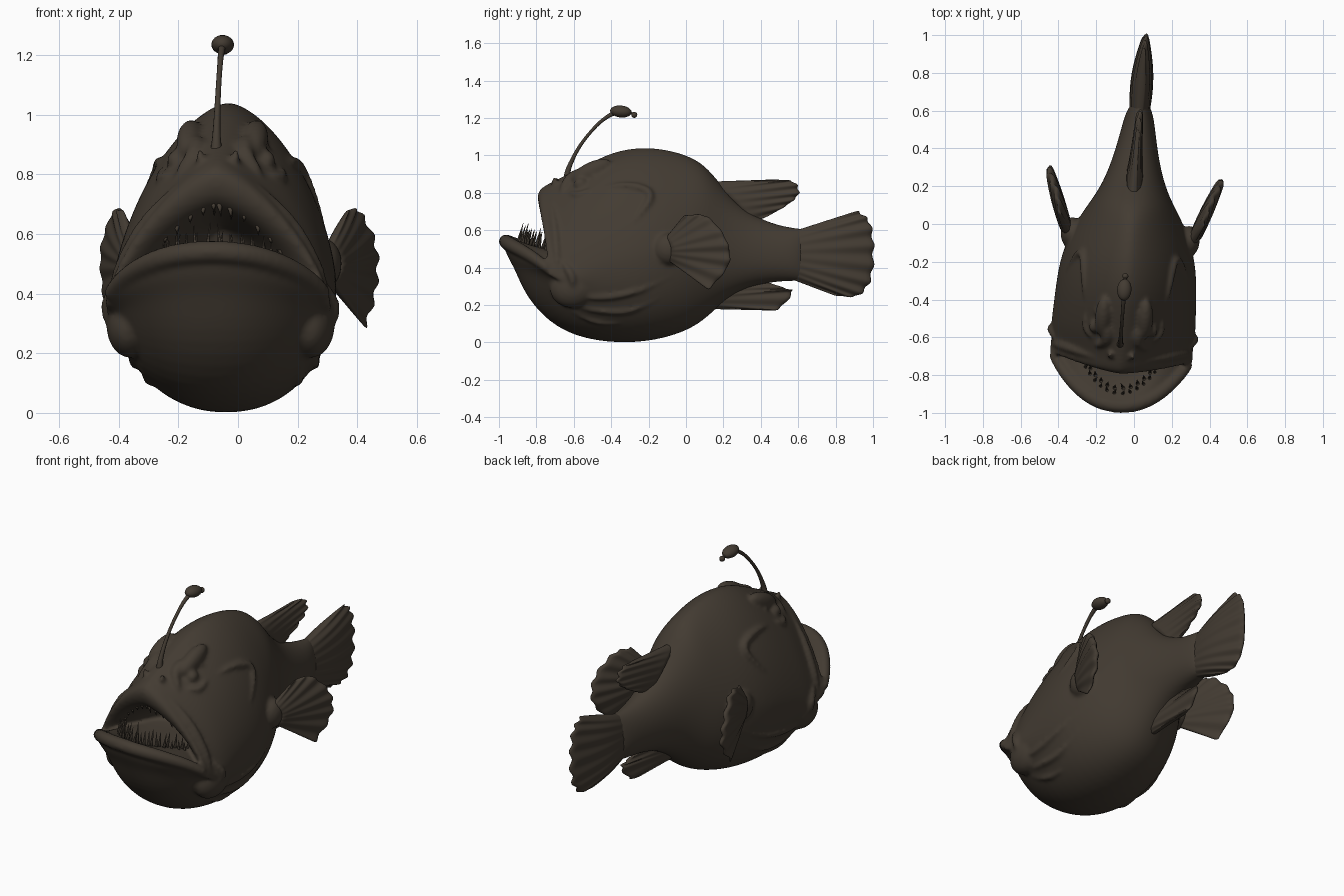
import bpy, bmesh, math, random
from mathutils import Matrix, Vector
from mathutils.bvhtree import BVHTree

random.seed(4)
if "Cube" in bpy.data.objects:
    bpy.data.objects.remove(bpy.data.objects["Cube"])

# The whole fish is turned slightly about the vertical
TURN = Matrix.Translation((-0.015, 0, 0)) @ Matrix.Rotation(-0.075, 4, 'Z')

skin = bpy.data.materials.new("dark_brown_skin")
skin.use_nodes = True
COLOUR = (0.056, 0.044, 0.032, 1)
skin.diffuse_color = COLOUR
skin.node_tree.nodes["Principled BSDF"].inputs["Base Color"].default_value = COLOUR


def finish(name, bm, levels=0):
    """Turn a bmesh into a smooth shaded object."""
    bmesh.ops.recalc_face_normals(bm, faces=bm.faces)
    for f in bm.faces:
        f.smooth = True
    mesh = bpy.data.meshes.new(name)
    bm.to_mesh(mesh)
    bm.free()
    mesh.materials.append(skin)
    ob = bpy.data.objects.new(name, mesh)
    bpy.context.collection.objects.link(ob)
    ob.matrix_world = TURN
    if levels:
        sub = ob.modifiers.new("smooth", 'SUBSURF')
        sub.levels = sub.render_levels = levels
    return ob


def loft(name, rings, levels=0):
    """Skin a list of equal closed rings and cap both ends with strips."""
    bm = bmesh.new()
    rows = [[bm.verts.new(p) for p in ring] for ring in rings]
    n = len(rows[0])
    for a, b in zip(rows, rows[1:]):
        for i in range(n):
            bm.faces.new((a[i], a[(i + 1) % n], b[(i + 1) % n], b[i]))
    for r in (rows[0], rows[-1]):
        for i in range(n // 2 - 1):
            bm.faces.new((r[i], r[i + 1], r[n - 2 - i], r[n - 1 - i]))
    return finish(name, bm, levels)


def sample(points, t):
    """Smooth point at t in 0..1 along a list of points."""
    pts = [Vector(p) for p in points]
    pts = [2 * pts[0] - pts[1]] + pts + [2 * pts[-1] - pts[-2]]
    u = t * (len(points) - 1)
    k = min(int(u), len(points) - 2)
    u -= k
    a, b, c, d = pts[k:k + 4]
    return 0.5 * (2 * b + (c - a) * u + (2 * a - 5 * b + 4 * c - d) * u * u
                  + (3 * b - a - 3 * c + d) * u ** 3)


def tube(name, points, radius, steps=20, sides=10):
    """Round tube along points; radius is a function of t."""
    rings = []
    for k in range(steps + 1):
        t = k / steps
        p = sample(points, t)
        d = sample(points, min(t + .01, 1)) - sample(points, max(t - .01, 0))
        q = d.to_track_quat('Z', 'Y')
        rings.append([p + q @ Vector((math.cos(a), math.sin(a), 0)) * radius(t)
                      for a in (math.tau * i / sides for i in range(sides))])
    return loft(name, rings)


def blob(name, centre, size, tilt=0):
    bm = bmesh.new()
    bmesh.ops.create_uvsphere(bm, u_segments=20, v_segments=12, radius=1)
    bm.transform(Matrix.Translation(centre) @ Matrix.Rotation(tilt, 4, 'X')
                 @ Matrix.Diagonal((*size, 1)))
    return finish(name, bm)


# Body rings: y of top, side, bottom; z of top, side, bottom; half width
BODY = [
    (-.50, -.48, -.55, .62, .52, .50, .10),
    (-.68, -.62, -.82, .66, .50, .49, .17),
    (-.75, -.67, -.90, .69, .47, .54, .24),
    (-.79, -.70, -.95, .73, .42, .575, .31),
    (-.80, -.72, -.985, .80, .37, .54, .372),
    (-.77, -.70, -.96, .835, .35, .46, .388),
    (-.72, -.65, -.92, .86, .33, .40, .375),
    (-.62, -.57, -.86, .91, .33, .24, .385),
    (-.50, -.48, -.70, .97, .38, .07, .38),
    (-.36, -.36, -.48, 1.035, .42, .0, .375),
    (-.18, -.18, -.22, 1.05, .45, -.005, .36),
    (0, 0, 0, 1.01, .48, .055, .29),
    (.11, .11, .11, .945, .50, .13, .22),
    (.20, .20, .20, .825, .50, .22, .17),
    (.33, .33, .33, .69, .48, .30, .125),
    (.50, .50, .50, .62, .46, .33, .09),
    (.66, .66, .66, .605, .46, .33, .06),
]


def body_point(row, a):
    yt, yc, yb, zt, zc, zb, w = row
    c, s = math.cos(a), math.sin(a)
    side = math.copysign(1, s)
    if c >= 0:                       # back and upper lip: peaked section
        px = pz = 1.4 if yt < -.7 else 1.25 if yt < .1 else 1
        y, z = yt, zt
    else:                            # belly and lower lip: full section
        px, pz = .92, (1.4 if zb > zc else .92)
        y, z = yb, zb
    c = abs(c)
    return Vector((side * w * abs(s) ** px, yc + (y - yc) * c * c, zc + (z - zc) * c ** pz))


N = 40
body = loft("body", [[body_point(r, math.tau * i / N) for i in range(N)] for r in BODY], 2)
bpy.context.view_layer.update()
surface = BVHTree.FromObject(body, bpy.context.evaluated_depsgraph_get())


def on_side(y, z, side=1):
    """Point on the body flank at the given y and z."""
    hit = surface.ray_cast(Vector((side * 2, y, z)), Vector((-side, 0, 0)))[0]
    return hit or Vector((0, y, z))


# Fleshy ridges that follow the flanks: name, (y, z) path, thickness
RIDGES = [
    ("gill_ridge", [(-.42, .83), (-.30, .84), (-.19, .81), (-.18, .75), (-.27, .63)], .022),
    ("brow", [(-.66, .79), (-.62, .87), (-.54, .905), (-.46, .88)], .030),
    ("lower_eyelid", [(-.62, .80), (-.56, .79), (-.49, .82)], .018),
    ("cheek_ridge", [(-.72, .77), (-.69, .64), (-.67, .50), (-.66, .38)], .020),
    ("jaw_fold", [(-.64, .44), (-.58, .34), (-.60, .24)], .022),
    ("upper_belly_fold", [(-.62, .27), (-.45, .24), (-.25, .27), (-.05, .36)], .015),
    ("middle_belly_fold", [(-.62, .22), (-.45, .17), (-.28, .17), (-.12, .24)], .015),
    ("lower_belly_fold", [(-.60, .17), (-.46, .11), (-.34, .10)], .014),
]
# Rolled lower lip
flesh = [tube("lower_lip", [body_point(BODY[4], math.pi + k * .17) + Vector((0, .02, 0))
                            for k in range(-8, 9)],
              lambda t: .02 + .02 * math.sin(math.pi * t) ** .5, 40)]
for side, label in ((1, "left"), (-1, "right")):
    for name, path, r in RIDGES:
        flesh.append(tube(f"{label}_{name}", [on_side(y, z, side) for y, z in path],
                          lambda t, r=r: r * (.1 + math.sin(math.pi * t) ** .6)))
    flesh += [
        blob(f"{label}_eye", on_side(-.555, .845, side), (.028, .036, .036)),
        # Horned crest above the eye
        blob(f"{label}_crest", (side * .11, -.50, .915), (.045, .12, .05), .45),
        blob(f"{label}_nostril", (side * .06, -.70, .855), (.014, .018, .03)),
        blob(f"{label}_jaw_knob", (side * .305, -.58, .295), (.08, .13, .11), .2),
        blob(f"{label}_fin_root", (side * .31, -.07, .50), (.06, .085, .085)),
    ]

# Merge the fleshy details into one soft skin
with bpy.context.temp_override(active_object=body, object=body,
                               selected_editable_objects=[body] + flesh):
    bpy.ops.object.join()
remesh = body.modifiers.new("one_skin", 'REMESH')
remesh.mode = 'VOXEL'
remesh.voxel_size = .011
remesh.use_smooth_shade = True
soften = body.modifiers.new("soften", 'SMOOTH')
soften.factor, soften.iterations = .5, 5


# Ribbed fins
def fan(name, base, edge, root, tip, rays, out, bulge=0):
    """Fin from a base line to an edge line; out is its thickness direction."""
    out = Vector(out).normalized()
    n, m = rays * 4, 8
    rings = []
    for j in range(m + 1):
        v = j / m
        half = root + (tip - root) * v ** .7 + bulge * math.sin(math.pi * v)
        front, back = [], []
        for i in range(n + 1):
            t = i / n
            a, b = sample(base, t), sample(edge, t)
            wave = math.cos(math.tau * rays * t)
            p = a.lerp(b, v * (1.005 + .025 * wave * v))
            rim = math.sin(math.pi * min(max(t, .02), .98)) ** .4
            shift = out * wave * .008 * v
            front.append(p + shift + out * half * rim)
            back.append(p + shift - out * half * rim)
        rings.append(front + back[::-1])
    return loft(name, rings, 1)


def flat(*pairs):
    return [(0, y, z) for y, z in pairs]


fan("dorsal_fin", flat((.12, .86), (.24, .76), (.36, .64)),
    flat((.48, .872), (.575, .86), (.605, .80), (.55, .74), (.44, .675)),
    .05, .012, 6, (1, 0, 0))
fan("anal_fin", flat((.08, .18), (.18, .24), (.32, .33)),
    flat((.42, .172), (.50, .18), (.57, .27), (.53, .29), (.42, .33)),
    .04, .012, 5, (1, 0, 0))
fan("tail_fin", flat((.56, .59), (.54, .46), (.56, .34)),
    flat((.92, .705), (.985, .64), (1.005, .50), (.99, .34), (.92, .25), (.80, .25)),
    .05, .010, 8, (1, 0, 0), .032)
for side, label in ((1, "left"), (-1, "right")):
    fan(f"{label}_pectoral_fin",
        [(side * .325, -.08, .56), (side * .34, -.05, .50), (side * .325, -.07, .44)],
        [(side * .38, .02, .68), (side * .41, .14, .675), (side * .455, .245, .56),
         (side * .455, .265, .42), (side * .43, .155, .28)],
        .035, .014, 7, (1, -.5 * side, 0), .01)

# Lure on the forehead
LURE = -.01
tube("lure_stalk", [(LURE, y, z) for y, z in
                    ((-.64, .85), (-.63, .93), (-.57, 1.05), (-.48, 1.16), (-.40, 1.22), (-.33, 1.24))],
     lambda t: .008 + .018 * (1 - t) ** 5 + .012 * t ** 5)
blob("lure_bulb", (LURE, -.35, 1.235), (.038, .058, .032), -.1)
blob("lure_tip", (LURE, -.278, 1.217), (.016, .016, .016))
tube("lure_thread", [(LURE, -.32, 1.235), (LURE, -.30, 1.23), (LURE, -.278, 1.217)], lambda t: .007, 4)


# Needle teeth around both jaws
def teeth(name, middle, count, lean, longest):
    bm = bmesh.new()
    for row in (0, 1):
        for k in range(count):
            f = 2 * k / (count - 1) - 1
            p = body_point(BODY[2], middle + f * 1.15) + Vector((0, .03 * row, 0))
            size = longest * (1 - .45 * abs(f)) * random.uniform(.6, 1)
            d = Vector((-p.x * .4 + random.uniform(-.15, .15), *lean)).normalized()
            pose = Matrix.Translation(p + d * (size * .5 - .015)) @ \
                d.to_track_quat('Z', 'Y').to_matrix().to_4x4()
            bmesh.ops.create_cone(bm, cap_ends=True, segments=7, radius1=.010,
                                  radius2=.001, depth=size, matrix=pose)
    finish(name, bm)


teeth("lower_teeth", math.pi, 16, (.25, 1), .13)
teeth("upper_teeth", 0, 12, (.15, -1), .05)
